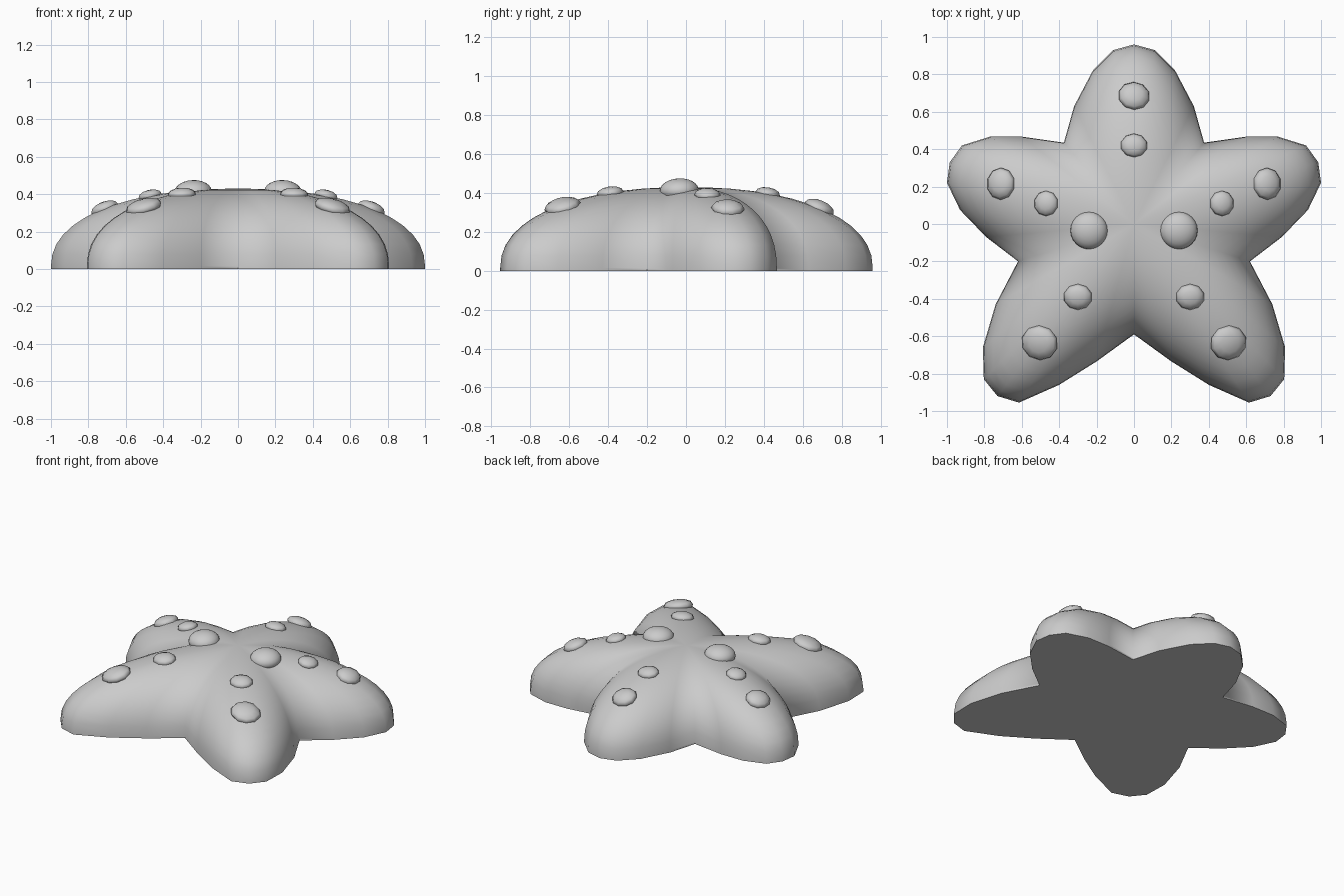
import bpy, bmesh, math
from mathutils import Matrix, Vector
from mathutils.bvhtree import BVHTree

if "Cube" in bpy.data.objects:
    bpy.data.objects.remove(bpy.data.objects["Cube"])

HEIGHT = 0.43
POWER = 2.2

grey = bpy.data.materials.new("plain_grey")
grey.diffuse_color = (0.6, 0.6, 0.6, 1)
grey.use_nodes = True
grey.node_tree.nodes["Principled BSDF"].inputs["Base Color"].default_value = grey.diffuse_color


def make_object(name, bm):
    mesh = bpy.data.meshes.new(name)
    bm.to_mesh(mesh)
    mesh.materials.append(grey)
    obj = bpy.data.objects.new(name, mesh)
    bpy.context.collection.objects.link(obj)
    return obj


# Right half of the five-armed outline, from the back tip to the front notch
half = [(0, 0.96), (0.11, 0.93), (0.22, 0.82), (0.32, 0.63), (0.375, 0.435),
        (0.60, 0.467), (0.77, 0.467), (0.92, 0.42), (0.985, 0.33), (1.0, 0.22),
        (0.93, 0.075), (0.79, -0.07), (0.62, -0.20), (0.74, -0.43),
        (0.808, -0.66), (0.803, -0.83), (0.73, -0.92), (0.615, -0.955),
        (0.40, -0.86), (0.20, -0.735), (0, -0.59)]
outline = half + [(-x, y) for x, y in half[-2:0:-1]]
count = len(outline)

# Domed body: the outline shrinks toward the centre as it rises
bm = bmesh.new()
levels = [(1.0, 0.0), (1.0, 0.015)]
for i in range(1, 13):
    s = math.cos(i / 13 * math.pi / 2)
    levels.append((s, 0.015 + (HEIGHT - 0.015) * (1 - s ** POWER) ** (1 / POWER)))
rings = [[bm.verts.new((x * s, y * s, z)) for x, y in outline] for s, z in levels]
for low, high in zip(rings, rings[1:]):
    for i in range(count):
        j = (i + 1) % count
        bm.faces.new((low[i], low[j], high[j], high[i]))
top = bm.verts.new((0, 0, HEIGHT))
base = bm.verts.new((0, 0, 0))
for i in range(count):
    j = (i + 1) % count
    bm.faces.new((rings[-1][i], rings[-1][j], top))
    bm.faces.new((rings[0][j], rings[0][i], base))
bmesh.ops.recalc_face_normals(bm, faces=bm.faces)
for f in bm.faces:
    f.smooth = True
for e in bm.edges:
    if e.calc_face_angle(0) > math.radians(60) and all(v.co.z < 0.02 for v in e.verts):
        e.smooth = False
surface = BVHTree.FromBMesh(bm)
make_object("starfish_body", bm)
bm.free()


# Rounded bump sitting on the body and tilted with its surface
def bump(name, x, y, rx, ry, thick, segments, rows, smooth_tilt=1.0):
    hit, normal, _, _ = surface.ray_cast(Vector((x, y, 2)), Vector((0, 0, -1)))
    normal = Vector((0, 0, 1)).lerp(normal, smooth_tilt).normalized()
    tilt = Vector((0, 0, 1)).rotation_difference(normal).to_matrix().to_4x4()
    ball = bmesh.new()
    bmesh.ops.create_uvsphere(ball, u_segments=segments, v_segments=rows, radius=1)
    ball.transform(Matrix.Translation(hit) @ tilt @ Matrix.Diagonal((rx, ry, thick, 1)))
    for f in ball.faces:
        f.smooth = True
    make_object(name, ball)
    ball.free()


# Spots along the back arm
bump("back_spot_outer", 0, 0.685, 0.085, 0.08, 0.04, 10, 6)
bump("back_spot_inner", 0, 0.42, 0.072, 0.064, 0.032, 10, 6)

# Mirrored eyes and arm spots
for side, label in ((1, "right"), (-1, "left")):
    bump(label + "_eye", 0.24 * side, -0.035, 0.1, 0.1, 0.062, 24, 12, 0.3)
    bump(label + "_side_spot_outer", 0.712 * side, 0.215, 0.08, 0.086, 0.04, 10, 6)
    bump(label + "_side_spot_inner", 0.47 * side, 0.11, 0.066, 0.068, 0.032, 10, 6)
    bump(label + "_front_spot_inner", 0.30 * side, -0.39, 0.077, 0.07, 0.034, 10, 6)
    bump(label + "_front_spot_outer", 0.505 * side, -0.635, 0.1, 0.095, 0.04, 10, 6)
